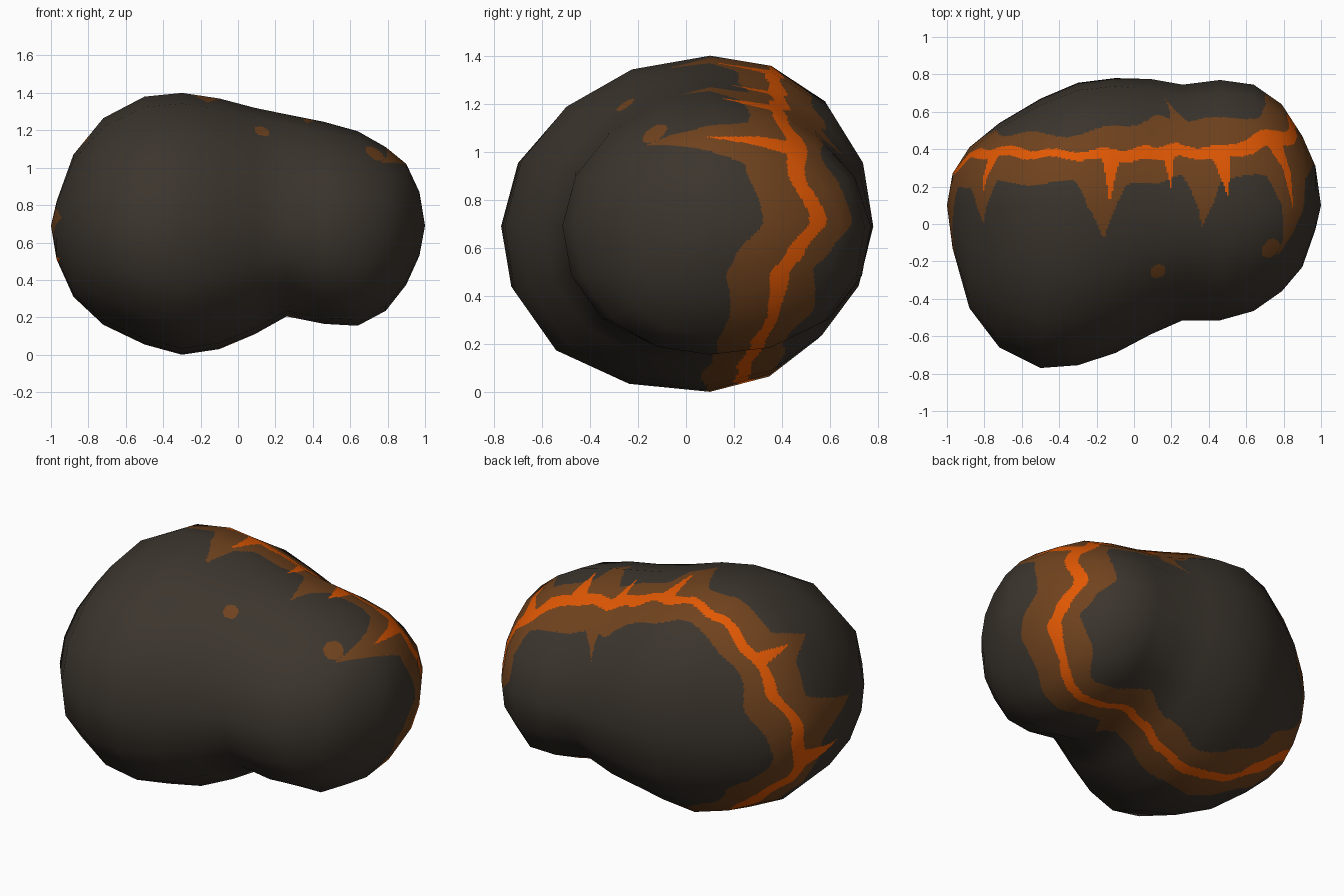
import bpy, math
from mathutils import Vector

if "Cube" in bpy.data.objects:
    bpy.data.objects.remove(bpy.data.objects["Cube"])

# Body stations along x: x, top z, bottom z, front y, back y
STATIONS = [
    (-1.00, .69, .69, .10, .10), (-.97, .82, .51, -.13, .27),
    (-.88, 1.07, .31, -.45, .41), (-.72, 1.265, .16, -.66, .54),
    (-.50, 1.38, .055, -.77, .67), (-.30, 1.40, .0, -.755, .755),
    (-.10, 1.37, .03, -.69, .78), (.09, 1.32, .11, -.59, .775),
    (.26, 1.285, .205, -.515, .745), (.46, 1.245, .165, -.515, .77),
    (.64, 1.195, .155, -.465, .745), (.79, 1.11, .235, -.36, .64),
    (.90, 1.02, .375, -.23, .47), (.97, .87, .53, -.03, .31),
    (1.00, .69, .69, .10, .10)]
# Fullness of the quarters: upper back, upper front, lower front, lower back
FULL_LEFT = (.035, -.01, .06, -.035)
FULL_RIGHT = (-.055, -.03, .035, .045)
SIDES, SUB_X, SUB_A = 16, 20, 24

# Glowing crack: angle round the y axis, centre y, core half width, glow front y, glow back y
CRACK = [
    (0, .55, .035, .32, .69), (13, .47, .035, .25, .63), (22, .46, .04, .25, .58),
    (45, .38, .03, .25, .55), (70, .39, .035, .25, .57), (90, .37, .035, .20, .54),
    (120, .37, .02, .22, .48), (150, .385, .025, .22, .48), (165, .37, .025, .20, .50),
    (180, .29, .03, .14, .44), (195, .24, .04, .09, .40), (213, .33, .03, .17, .47),
    (235, .26, .03, .10, .42), (262, .23, .03, .07, .38), (284, .27, .03, .10, .42),
    (310, .30, .025, .15, .45), (325, .29, .03, .14, .43), (335, .375, .025, .17, .52),
    (347, .38, .04, .17, .54), (352, .46, .04, .22, .62), (360, .55, .035, .32, .69)]

# Branches of the core and glow: angle, half width, tip y
CORE_SPURS = [(23, 3, .08), (46, 4, .13), (71, 3, .18), (101, 4, .10), (151, 3, .17), (191, 4, -.09)]
GLOW_SPURS = [(23, 8, -.18), (56, 9, -.02), (104, 11, -.08), (151, 7, .0), (178, 9, -.22), (300, 6, .0)]
BACK_SPURS = [(58, 6, .67)]
# Small detached glow spots: centre and radius
SPOTS = [(Vector((.12, -.24, 1.175)), .05), (Vector((.72, -.12, 1.06)), .06)]


def ring(s):
    x, top, bot, front, back = s
    t = min(1, max(0, (x + .2) / .6))
    t = t * t * (3 - 2 * t)
    pts = []
    for j in range(SIDES):
        a = 2 * math.pi * j / SIDES
        q = j * 4 // SIDES
        # quarters run upper back, upper front, lower front, lower back
        k = FULL_LEFT[q] * (1 - t) + FULL_RIGHT[q] * t
        f = 1 + k * math.sin(2 * a) ** 2
        c, n = f * math.cos(a), f * math.sin(a)
        yc, zc = .10, .69
        y = yc + c * ((back - yc) if c > 0 else (yc - front))
        z = zc + n * ((top - zc) if n > 0 else (zc - bot))
        pts.append(Vector((x, y, z)))
    return pts


def reach(edge, spurs, a):
    for a0, w, tip in spurs:
        k = max(0, 1 - abs(a - a0) / w)
        grown = edge + (tip - edge) * k ** 1.3
        edge = grown
    return edge


def material_of(p):
    a = math.degrees(math.atan2(p.z - .7, p.x)) % 360
    for r, s in zip(CRACK, CRACK[1:]):
        if r[0] <= a <= s[0]:
            t = (a - r[0]) / (s[0] - r[0])
            t = .5 * t + .5 * t * t * (3 - 2 * t)
            yc, half, front, back = (u + (v - u) * t for u, v in zip(r[1:], s[1:]))
            break
    yc += .01 * math.sin(math.radians(a * 18))
    front += .015 * math.sin(math.radians(a * 13))
    back += .015 * math.sin(math.radians(a * 11))
    if reach(yc - half, CORE_SPURS, a) < p.y < yc + half:
        return 2
    if reach(front, GLOW_SPURS, a) < p.y < reach(back, BACK_SPURS, a):
        return 1
    if any((p - c).length < r for c, r in SPOTS):
        return 1
    return 0


# Coarse lobed cage and its smooth normals
P = [ring(s) for s in STATIONS]
L = len(P) - 1
N = []
for i in range(L + 1):
    row = []
    for j in range(SIDES):
        if i in (0, L):
            n = Vector((-1 if i == 0 else 1, 0, 0))
        else:
            n = (P[i][(j + 1) % SIDES] - P[i][j - 1]).cross(P[i + 1][j] - P[i - 1][j])
            n.normalize()
            if n.dot(P[i][j] - Vector((P[i][j].x, .1, .69))) < 0:
                n.negate()
        row.append(n)
    N.append(row)


def sample(G, i, j):
    i0 = min(i // SUB_X, L - 1)
    t = i / SUB_X - i0
    j0 = j // SUB_A
    u, j1 = j / SUB_A - j0, (j0 + 1) % SIDES
    return G[i0][j0].lerp(G[i0][j1], u).lerp(G[i0 + 1][j0].lerp(G[i0 + 1][j1], u), t)


# Fine skin over the cage, so the crack can follow its faces
rows, cols = L * SUB_X, SIDES * SUB_A
verts, norms = [P[0][0]], [N[0][0]]
for i in range(1, rows):
    for j in range(cols):
        verts.append(sample(P, i, j))
        norms.append(sample(N, i, j).normalized())
verts.append(P[L][0])
norms.append(N[L][0])


def idx(i, j):
    if i == 0:
        return 0
    if i == rows:
        return len(verts) - 1
    return 1 + (i - 1) * cols + j % cols


faces = []
for i in range(rows):
    for j in range(cols):
        q = [idx(i, j), idx(i, j + 1), idx(i + 1, j + 1), idx(i + 1, j)]
        faces.append(list(dict.fromkeys(q)))
mid = faces[cols * rows // 2]
a, b, c = (verts[k] for k in mid[:3])
if (b - a).cross(c - a).dot(norms[mid[0]]) < 0:
    faces = [f[::-1] for f in faces]

mesh = bpy.data.meshes.new("lava_rock")
mesh.from_pydata(verts, [], faces)
for name, col in (("dark rock", (.045, .036, .027)), ("brown glow", (.163, .056, .013)),
                  ("orange lava", (.76, .098, .001))):
    m = bpy.data.materials.new(name)
    m.diffuse_color = (*col, 1)
    m.use_nodes = True
    m.node_tree.nodes["Principled BSDF"].inputs["Base Color"].default_value = m.diffuse_color
    mesh.materials.append(m)
for f, poly in zip(faces, mesh.polygons):
    centre = sum((verts[k] for k in f), Vector()) / len(f)
    poly.material_index = material_of(centre)
    poly.use_smooth = True
mesh.update()
mesh.normals_split_custom_set_from_vertices(norms)
rock = bpy.data.objects.new("lava_rock", mesh)
bpy.context.collection.objects.link(rock)
